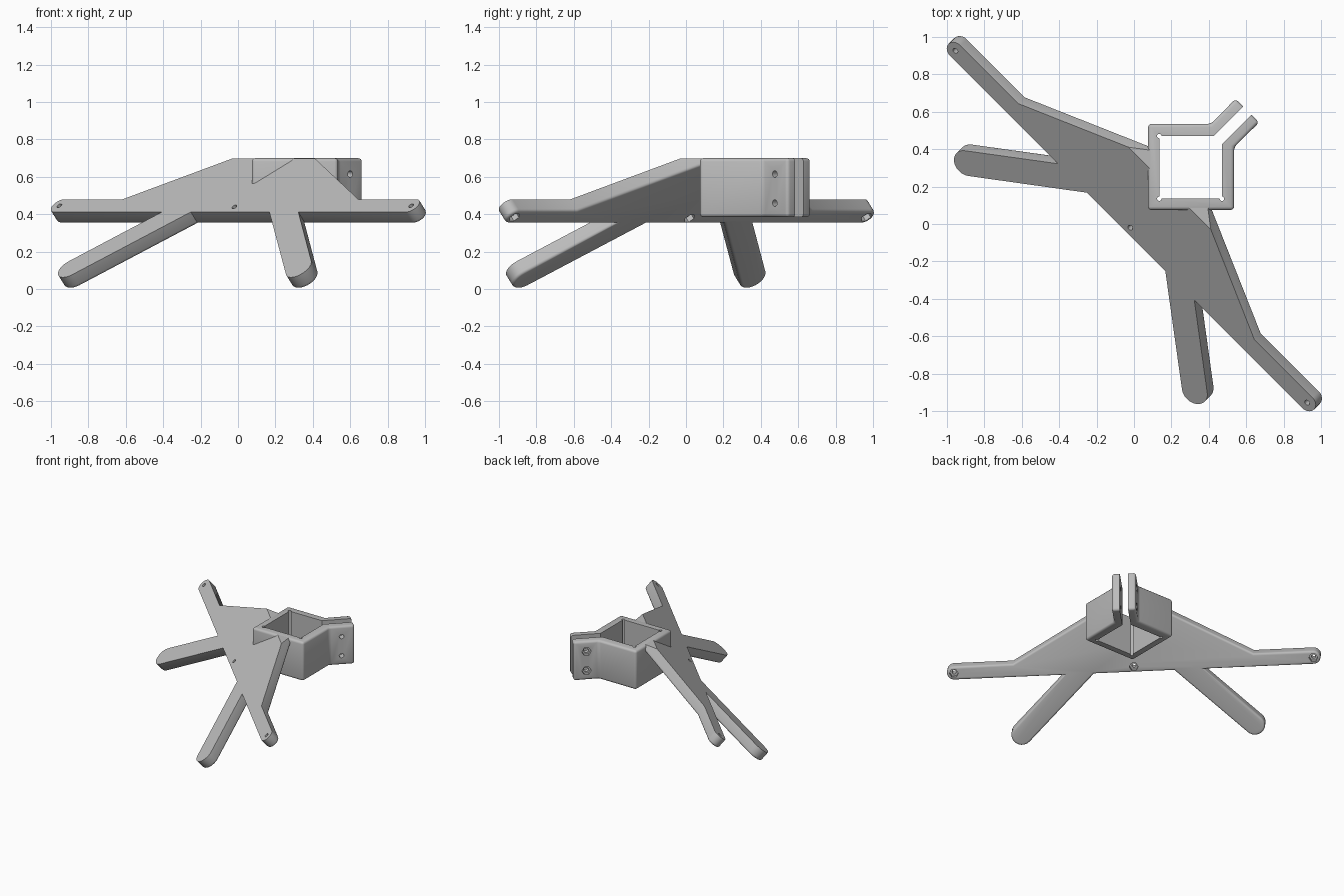
import bpy, bmesh, math
from mathutils import Matrix, Vector

if "Cube" in bpy.data.objects:
    bpy.data.objects.remove(bpy.data.objects["Cube"])

grey = bpy.data.materials.new("plain_grey")
grey.use_nodes = True
colour = (0.5, 0.5, 0.5, 1)
grey.diffuse_color = colour
grey.node_tree.nodes["Principled BSDF"].inputs["Base Color"].default_value = colour

# Directions: ACROSS runs along the arms, OUT points towards the clamp tabs
ACROSS = Vector((1, -1, 0)).normalized()
OUT = Vector((1, 1, 0)).normalized()
UP = Vector((0, 0, 1))
TILT = math.radians(41)
SLOPE = OUT * math.cos(TILT) + UP * math.sin(TILT)
NORMAL = ACROSS.cross(SLOPE)
THICK = 0.083
TOP = 0.7


def frame(x, y, z, origin):
    m = Matrix((x, y, z)).transposed().to_4x4()
    m.translation = origin
    return m


PLATE = frame(ACROSS, SLOPE, NORMAL, OUT * -0.06 + UP * 0.412)


def make(name, bm, matrix=Matrix()):
    bmesh.ops.transform(bm, matrix=matrix, verts=bm.verts)
    bmesh.ops.recalc_face_normals(bm, faces=bm.faces)
    mesh = bpy.data.meshes.new(name)
    bm.to_mesh(mesh)
    bm.free()
    mesh.materials.append(grey)
    ob = bpy.data.objects.new(name, mesh)
    bpy.context.collection.objects.link(ob)
    return ob


def prism(points, z0, z1):
    bm = bmesh.new()
    face = bm.faces.new([bm.verts.new((x, y, z0)) for x, y in points])
    new = bmesh.ops.extrude_face_region(bm, geom=[face])["geom"]
    verts = [g for g in new if isinstance(g, bmesh.types.BMVert)]
    bmesh.ops.translate(bm, vec=(0, 0, z1 - z0), verts=verts)
    bmesh.ops.recalc_face_normals(bm, faces=bm.faces)
    return bm


def arc(cx, cy, r, start, end, steps=14):
    angles = [math.radians(start + (end - start) * i / steps) for i in range(steps + 1)]
    return [(cx + r * math.cos(a), cy + r * math.sin(a)) for a in angles]


def box_points(x0, x1, y0, y1):
    return [(x0, y0), (x1, y0), (x1, y1), (x0, y1)]


def drill(sides, radius, z0, z1, matrix):
    return make("cutter", prism(arc(0, 0, radius, 0, 360, sides)[:-1], z0, z1), matrix)


def cut(ob, cutters):
    bpy.context.view_layer.objects.active = ob
    for c in cutters:
        c.hide_render = True
        mod = ob.modifiers.new("cut", "BOOLEAN")
        mod.operation = "DIFFERENCE"
        mod.solver = "EXACT"
        mod.object = c
        bpy.ops.object.modifier_apply(modifier=mod.name)
        bpy.data.objects.remove(c)


def smooth(ob):
    bpy.ops.object.select_all(action="DESELECT")
    ob.select_set(True)
    bpy.context.view_layer.objects.active = ob
    bpy.ops.object.shade_smooth_by_angle(angle=math.radians(32))


# Tilted plate: half outline with one leg and one arm, then mirrored
half = [(0.297, 0)]
half += arc(0.862, -0.455, 0.077, -135, 45)
half += [(0.516, 0)]
half += arc(1.33, 0.052, 0.052, -90, 90)
half += [(0.891, 0.104), (0.13, 0.541)]
outline = half + [(-x, y) for x, y in reversed(half)]
bm = prism(outline, -THICK, 0)
back_edges = [e for e in bm.edges if all(v.co.z < -THICK / 2 for v in e.verts)]
bmesh.ops.bevel(bm, geom=back_edges, offset=0.016, segments=3, profile=0.5, affect="EDGES")
bmesh.ops.transform(bm, matrix=PLATE, verts=bm.verts)

# Flat top of the plate
cut_geom = bm.verts[:] + bm.edges[:] + bm.faces[:]
trim = bmesh.ops.bisect_plane(bm, geom=cut_geom, plane_co=(0, 0, TOP - 0.001),
                              plane_no=UP, clear_outer=True)
rim = [g for g in trim["geom_cut"] if isinstance(g, bmesh.types.BMEdge)]
bmesh.ops.holes_fill(bm, edges=rim, sides=0)
plate = make("legged_plate", bm)

# Screw holes with hexagonal nut pockets on the back of the plate
cutters = [make("cutter", prism(box_points(0.115, 0.49, 0.115, 0.49), 0.2, 0.9))]
for u, v in ((-1.33, 0.052), (0, 0.042), (1.33, 0.052)):
    place = PLATE @ Matrix.Translation((u, v, 0))
    cutters.append(drill(16, 0.015, -0.2, 0.1, place))
    cutters.append(drill(6, 0.033, -0.2, -THICK + 0.03, place))
cut(plate, cutters)
smooth(plate)

# Square clamp with two diagonal tabs
tip_a = OUT * 0.857 + ACROSS * 0.089
tip_b = OUT * 0.857 - ACROSS * 0.089
shape = [(0.075, 0.075), (0.535, 0.075), (0.535, 0.41), tip_a.xy, tip_b.xy,
         (0.41, 0.535), (0.075, 0.535)]
bm = prism(shape, 0.385, TOP)
bmesh.ops.bevel(bm, geom=bm.edges[:], offset=0.018, segments=3, profile=0.5, affect="EDGES")
clamp = make("square_clamp", bm)

# Bore, corner reliefs, slot between the tabs, bolt holes and nut pockets
low, high = 0.135, 0.47
cutters = [make("cutter", prism(box_points(low, high, low, high), 0.2, 0.9)),
           make("cutter", prism(box_points(0.55, 1, -0.031, 0.031), 0.2, 0.9),
                Matrix.Rotation(math.radians(45), 4, "Z"))]
for x, y in ((low, low), (low, high), (high, low)):
    cutters.append(drill(12, 0.012, 0.2, 0.9, Matrix.Translation((x, y, 0))))
for z in (0.46, 0.615):
    place = frame(OUT, -UP, ACROSS, OUT * 0.76 + UP * z)
    if place.determinant() < 0:
        place = frame(OUT, UP, ACROSS, OUT * 0.76 + UP * z)
    cutters.append(drill(16, 0.018, -0.2, 0.2, place))
    cutters.append(drill(6, 0.035, -0.2, -0.065, place))
cut(clamp, cutters)
smooth(clamp)
